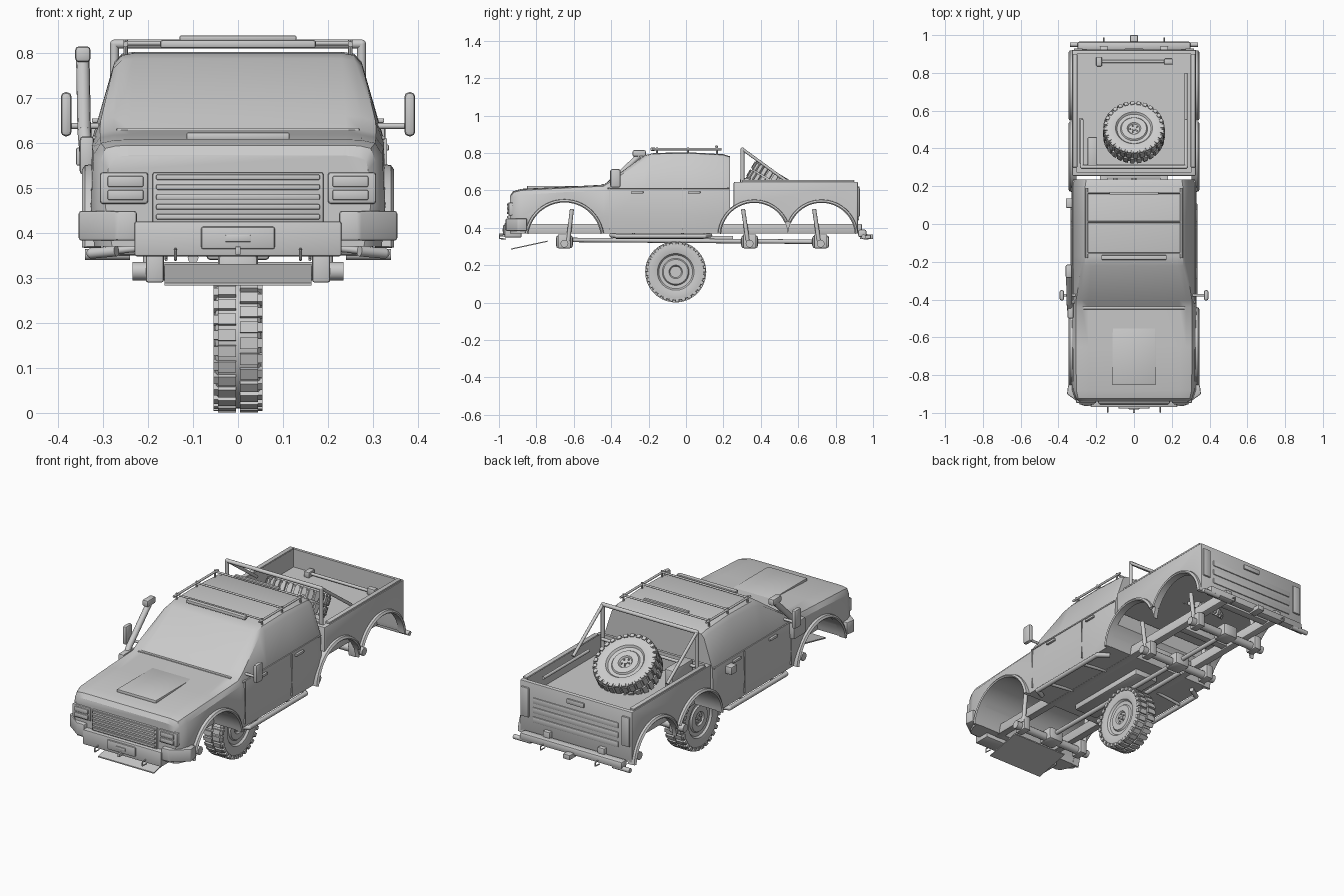
import bpy, bmesh, math
from mathutils import Vector, Matrix

cube = bpy.data.objects.get("Cube")
if cube:
    bpy.data.objects.remove(cube)

grey = bpy.data.materials.new("plain grey")
grey.use_nodes = True
grey.diffuse_color = (0.6, 0.6, 0.6, 1)
grey.node_tree.nodes["Principled BSDF"].inputs["Base Color"].default_value = (0.6, 0.6, 0.6, 1)


def shade(mesh):
    for p in mesh.polygons:
        p.use_smooth = True
    mesh.set_sharp_from_angle(angle=math.radians(32))


def finish(bm, name, mirror=False):
    bmesh.ops.recalc_face_normals(bm, faces=bm.faces[:])
    if mirror:
        dup = bmesh.ops.duplicate(bm, geom=bm.verts[:] + bm.edges[:] + bm.faces[:])["geom"]
        for g in dup:
            if isinstance(g, bmesh.types.BMVert):
                g.co.x = -g.co.x
        bmesh.ops.reverse_faces(bm, faces=[g for g in dup if isinstance(g, bmesh.types.BMFace)])
    mesh = bpy.data.meshes.new(name)
    bm.to_mesh(mesh)
    bm.free()
    mesh.materials.append(grey)
    shade(mesh)
    ob = bpy.data.objects.new(name, mesh)
    bpy.context.collection.objects.link(ob)
    return ob


def box(name, x, y, z, bevel=0, mirror=False):
    bm = bmesh.new()
    size = [r[1] - r[0] for r in (x, y, z)]
    mid = [sum(r) / 2 for r in (x, y, z)]
    bmesh.ops.create_cube(bm, size=1, matrix=Matrix.Translation(mid) @ Matrix.Diagonal((*size, 1)))
    if bevel:
        bmesh.ops.bevel(bm, geom=bm.edges[:], offset=bevel, segments=2, profile=0.5, affect='EDGES')
    return finish(bm, name, mirror)


def tube(name, points, r, mirror=False, sides=12):
    bm = bmesh.new()
    pts = [Vector(p) for p in points]
    for a, b in zip(pts, pts[1:]):
        m = Matrix.Translation((a + b) / 2) @ (b - a).to_track_quat('Z', 'Y').to_matrix().to_4x4()
        bmesh.ops.create_cone(bm, cap_ends=True, segments=sides, radius1=r, radius2=r,
                              depth=(b - a).length, matrix=m)
    for p in pts[1:-1]:
        bmesh.ops.create_uvsphere(bm, u_segments=sides, v_segments=8, radius=r, matrix=Matrix.Translation(p))
    return finish(bm, name, mirror)


def prism(name, outline, z0, z1, mirror=False, bevel=0.006):
    bm = bmesh.new()
    f = bm.faces.new([bm.verts.new((x, y, z0)) for x, y in outline])
    top = bmesh.ops.extrude_face_region(bm, geom=[f])["geom"]
    bmesh.ops.translate(bm, vec=(0, 0, z1 - z0), verts=[g for g in top if isinstance(g, bmesh.types.BMVert)])
    bmesh.ops.bevel(bm, geom=bm.edges[:], offset=bevel, segments=2, profile=0.5, affect='EDGES')
    return finish(bm, name, mirror)


def loft(name, rings, closed=False):
    bm = bmesh.new()
    rows = [[bm.verts.new(p) for p in ring] for ring in rings]
    n = len(rows[0])
    for a, b in zip(rows, rows[1:] + (rows[:1] if closed else [])):
        for i in range(n):
            bm.faces.new((a[i], a[(i + 1) % n], b[(i + 1) % n], b[i]))
    if not closed:
        bm.faces.new(rows[0])
        bm.faces.new(rows[-1])
    return bm


def cut(ob, cutters):
    for c in cutters:
        m = ob.modifiers.new("cut", 'BOOLEAN')
        m.operation, m.solver, m.object = 'DIFFERENCE', 'EXACT', c
    dg = bpy.context.evaluated_depsgraph_get()
    mesh = bpy.data.meshes.new_from_object(ob.evaluated_get(dg))
    ob.modifiers.clear()
    ob.data = mesh
    shade(mesh)
    for c in cutters:
        bpy.data.objects.remove(c)


def arch_cutter(y, z, r):
    return tube("arch_cutter", [(-0.5, y, z), (0.5, y, z)], r, sides=48)


def flare(name, y, z, r, a0, a1):
    rings = []
    for i in range(25):
        a = math.radians(a0 + (a1 - a0) * i / 24)
        rings.append([(x, y + q * math.cos(a), z + q * math.sin(a)) for x, q in
                      ((0.305, r), (0.342, r), (0.347, r + 0.006), (0.34, r + 0.016), (0.305, r + 0.02))])
    finish(loft(name, rings), name, True)


# Cab and hood: half sections lofted along the length
def section(y, low, waist, zw, shoulder, zs, top, zt):
    half = [(low, 0.37), (waist, 0.46), (waist - 0.006, zw), (shoulder, zs),
            ((shoulder + 2 * top) / 3, zt - (zt - zs) * 0.2), (top - 0.02, zt)]
    return [(x, y, z) for x, z in half] + [(-x, y, z) for x, z in reversed(half)]


cab = finish(loft("cab", [
    section(-0.94, 0.28, 0.295, 0.54, 0.285, 0.562, 0.26, 0.572),
    section(-0.925, 0.30, 0.312, 0.56, 0.295, 0.588, 0.26, 0.595),
    section(-0.88, 0.32, 0.327, 0.575, 0.305, 0.60, 0.26, 0.608),
    section(-0.65, 0.32, 0.33, 0.59, 0.307, 0.612, 0.26, 0.619),
    section(-0.44, 0.32, 0.33, 0.60, 0.307, 0.622, 0.26, 0.63),
    section(-0.40, 0.32, 0.33, 0.605, 0.306, 0.648, 0.26, 0.66),
    section(-0.22, 0.32, 0.33, 0.61, 0.278, 0.765, 0.25, 0.788),
    section(-0.17, 0.32, 0.33, 0.61, 0.276, 0.775, 0.25, 0.80),
    section(0.02, 0.32, 0.33, 0.61, 0.275, 0.78, 0.25, 0.803),
    section(0.20, 0.32, 0.33, 0.61, 0.275, 0.772, 0.25, 0.793),
    section(0.235, 0.315, 0.325, 0.61, 0.27, 0.76, 0.245, 0.782),
]), "cab")
cut(cab, [arch_cutter(-0.65, 0.34, 0.197), arch_cutter(0.365, 0.355, 0.18)])

# Cargo bed: walls, floor and open underside
bed = box("cargo_bed", (-0.328, 0.328), (0.255, 0.92), (0.375, 0.645), 0.006)
cut(bed, [box("tub", (-0.305, 0.305), (0.275, 0.9), (0.55, 0.8)),
          box("underside", (-0.305, 0.305), (0.2, 0.9), (0.2, 0.538)),
          arch_cutter(0.365, 0.355, 0.18), arch_cutter(0.725, 0.355, 0.18)])
box("bed_side_rail", (0.3, 0.325), (0.3, 0.9), (0.645, 0.655), 0.003, True)
flare("front_flare", -0.65, 0.34, 0.195, 8, 172)
flare("middle_flare", 0.365, 0.355, 0.178, 24, 176)
flare("rear_flare", 0.725, 0.355, 0.178, 4, 156)

# Tailgate ribs, rear lamps, rear bumper
for z in (0.44, 0.49, 0.54):
    box("tailgate_rib", (-0.25, 0.25), (0.915, 0.925), (z, z + 0.03), 0.004)
box("tailgate_handle", (-0.05, 0.05), (0.915, 0.928), (0.595, 0.62), 0.003)
box("rear_lamp", (0.272, 0.318), (0.91, 0.929), (0.46, 0.615), 0.004, True)
box("rear_bumper", (-0.30, 0.30), (0.92, 0.965), (0.35, 0.39), 0.01)
tube("rear_bumper_end", [(0.24, 0.95, 0.352), (0.34, 0.95, 0.352)], 0.012, True)
box("tow_hitch", (-0.02, 0.02), (0.93, 1.0), (0.34, 0.365), 0.003)

# Nose: grille, headlamps, bumper and skid plate
box("grille", (-0.19, 0.19), (-0.95, -0.92), (0.42, 0.535), 0.005)
for i in range(5):
    z = 0.43 + i * 0.022
    box("grille_slat", (-0.182, 0.182), (-0.957, -0.945), (z, z + 0.012), 0.003)
box("headlamp_frame", (0.2, 0.307), (-0.948, -0.9), (0.465, 0.535), 0.006, True)
box("headlamp", (0.21, 0.29), (-0.955, -0.93), (0.502, 0.527), 0.004, True)
box("turn_lamp", (0.21, 0.29), (-0.955, -0.93), (0.473, 0.496), 0.004, True)
box("front_bumper", (-0.23, 0.23), (-0.97, -0.88), (0.348, 0.426), 0.005)
prism("bumper_corner", [(0.225, -0.965), (0.27, -0.962), (0.355, -0.9), (0.348, -0.85), (0.225, -0.85)],
      0.383, 0.449, True)
box("bumper_panel", (-0.082, 0.082), (-0.978, -0.96), (0.364, 0.414), 0.005)
box("winch_slot", (-0.028, 0.028), (-0.982, -0.97), (0.38, 0.396), 0.002)
skid = loft("skid_plate", [[(w, y, z), (-w, y, z), (-w, y, z + 0.006), (w, y, z + 0.006)]
                           for w, y, z in ((0.163, -0.935, 0.283), (0.163, -0.74, 0.325))])
finish(skid, "skid_plate")
for y, dy in ((-0.962, -0.038), (0.95, 0.038)):
    tube("tow_ring", [(0.139 if y < 0 else 0.16, y, 0.365), (0.139 if y < 0 else 0.16, y + dy * 0.94, 0.36),
                      (0.139 if y < 0 else 0.16, y + dy * 0.94, 0.342),
                      (0.139 if y < 0 else 0.16, y, 0.34)], 0.003, True, 8)
box("front_tow_pin", (-0.006, 0.006), (-1.0, -0.96), (0.352, 0.37), 0.002)

# Hood panel, wiper strip, door seams and handles
box("hood_panel", (-0.115, 0.115), (-0.85, -0.53), (0.605, 0.624), 0.005)
box("wiper_strip", (-0.27, 0.27), (-0.452, -0.437), (0.622, 0.634), 0.003)
for y in (-0.41, -0.02):
    box("door_seam", (0.322, 0.331), (y - 0.002, y + 0.002), (0.39, 0.61), 0, True)
for y in (-0.26, 0.045):
    box("door_handle", (0.32, 0.336), (y - 0.032, y + 0.032), (0.583, 0.597), 0.004, True)
box("belt_trim", (0.315, 0.327), (-0.42, 0.23), (0.608, 0.616), 0.002, True)
box("mirror", (0.37, 0.394), (-0.405, -0.35), (0.615, 0.713), 0.01, True)
tube("mirror_arm", [(0.31, -0.378, 0.638), (0.38, -0.378, 0.638)], 0.007, True)

# Air intake snorkel
box("snorkel_base", (-0.352, -0.32), (-0.5, -0.4), (0.53, 0.615), 0.008)
tube("snorkel_pipe", [(-0.338, -0.46, 0.58), (-0.342, -0.42, 0.625), (-0.345, -0.25, 0.785)], 0.015)
box("snorkel_head", (-0.362, -0.328), (-0.285, -0.215), (0.78, 0.815), 0.008)
box("filler_cap", (-0.36, -0.32), (0.085, 0.135), (0.55, 0.59), 0.004)

# Roof rack and lamp bar
tube("rack_side", [(0.25, -0.18, 0.82), (0.25, 0.19, 0.82)], 0.006, True)
for y in (-0.155, 0.01, 0.165):
    tube("rack_bar", [(-0.25, y, 0.822), (0.25, y, 0.822)], 0.005)
    tube("rack_foot", [(0.25, y, 0.77), (0.25, y, 0.83)], 0.005, True, 8)
box("lamp_bar", (-0.173, 0.173), (-0.19, -0.165), (0.811, 0.829), 0.005)
box("upper_lamp_bar", (-0.13, 0.13), (0.155, 0.17), (0.828, 0.839), 0.003)

# Roll hoop, braces and bed cargo
tube("roll_hoop", [(0.275, 0.302, 0.55), (0.275, 0.302, 0.82), (-0.275, 0.302, 0.82), (-0.275, 0.302, 0.55)], 0.01)
tube("roll_brace", [(0.275, 0.302, 0.82), (0.275, 0.55, 0.64)], 0.008, True)
tube("roll_crossbar", [(-0.275, 0.31, 0.64), (0.275, 0.31, 0.64)], 0.008)
tube("bed_jack", [(-0.19, 0.86, 0.565), (0.2, 0.86, 0.565)], 0.008)
box("jack_base", (-0.2, -0.17), (0.835, 0.885), (0.55, 0.58), 0.004)
box("jack_head", (0.16, 0.205), (0.845, 0.875), (0.55, 0.585), 0.004)
tube("shovel_handle", [(0.275, 0.42, 0.62), (0.275, 0.8, 0.62)], 0.008)
tube("tool_bar", [(-0.28, 0.32, 0.6), (-0.28, 0.56, 0.6)], 0.008)
box("tool_box", (-0.245, -0.195), (0.29, 0.46), (0.55, 0.665), 0.006)

# Chassis, axles, springs and rock sliders
box("chassis_rail", (0.14, 0.18), (-0.94, 0.94), (0.368, 0.42), 0.004, True)
for y in (0.26, 0.54, 0.86):
    box("cross_member", (-0.15, 0.15), (y - 0.02, y + 0.02), (0.375, 0.41), 0.003)
for y in (-0.65, 0.34, 0.72):
    tube("axle", [(-0.235, y, 0.315), (0.235, y, 0.315)], 0.021)
    box("differential", (-0.045, 0.045), (y - 0.045, y + 0.045), (0.29, 0.36), 0.015)
    box("axle_mount", (0.165, 0.205), (y - 0.035, y + 0.035), (0.29, 0.365), 0.005, True)
    y1 = y + 0.04 if y < 0 else y - 0.035
    tube("shock", [(0.2, y1, 0.5), (0.2, y1 + (-0.02 if y < 0 else 0.025), 0.33)], 0.011, True)
tube("driveshaft", [(0, -0.65, 0.335), (0, 0.72, 0.325)], 0.012)
tube("exhaust", [(-0.1, -0.4, 0.345), (-0.1, 0.25, 0.345)], 0.012)
box("transfer_case", (-0.07, 0.07), (-0.38, 0.1), (0.34, 0.375), 0.008)
tube("rock_slider", [(0.27, -0.4, 0.36), (0.325, -0.37, 0.355), (0.325, 0.1, 0.355), (0.27, 0.13, 0.36)], 0.012, True)
for y in (-0.28, -0.02):
    tube("slider_arm", [(0.17, y, 0.372), (0.325, y, 0.355)], 0.008, True)


# Wheels: turned tyre and hub with two staggered rows of tread blocks
def wheel(name, matrix):
    half = [(0.034, 0.004), (0.034, 0.03), (0.042, 0.036), (0.042, 0.066), (0.034, 0.072), (0.036, 0.09),
            (0.046, 0.098), (0.052, 0.125), (0.049, 0.147), (0.043, 0.154)]
    outline = half + [(-x, r) for x, r in reversed(half)]
    bm = loft(name, [[(x, r * math.cos(a), r * math.sin(a)) for x, r in outline]
                     for a in (math.tau * i / 56 for i in range(56))], closed=True)
    count = 28
    for i in range(count):
        for s in (1, -1):
            spin = Matrix.Rotation(math.tau * (i + 0.25 * s) / count, 4, 'X')
            for x, r, size in ((0.024, 0.156, (0.04, 0.025, 0.014)), (0.049, 0.15, (0.012, 0.02, 0.018))):
                bmesh.ops.create_cube(bm, size=1, matrix=spin @ Matrix.Translation((s * x, 0, r))
                                      @ Matrix.Diagonal((*size, 1)))
    for s in (1, -1):
        for i in range(5):
            spin = Matrix.Rotation(math.tau * i / 5, 4, 'X')
            bmesh.ops.create_cone(bm, cap_ends=True, segments=6, radius1=0.004, radius2=0.004, depth=0.01,
                                  matrix=spin @ Matrix.Translation((s * 0.036, 0, 0.02))
                                  @ Matrix.Rotation(math.pi / 2, 4, 'Y'))
        bmesh.ops.create_cone(bm, cap_ends=True, segments=20, radius1=0.01, radius2=0.01, depth=0.03,
                              matrix=Matrix.Translation((s * 0.024, 0, 0)) @ Matrix.Rotation(math.pi / 2, 4, 'Y'))
    bmesh.ops.transform(bm, matrix=matrix, verts=bm.verts[:])
    finish(bm, name)


wheel("road_wheel", Matrix.Translation((0, -0.055, 0.164)))
wheel("spare_wheel", Matrix.Translation((0, 0.485, 0.632)) @ Matrix.Rotation(math.radians(-31), 4, 'X')
      @ Matrix.Rotation(-math.pi / 2, 4, 'Y'))
